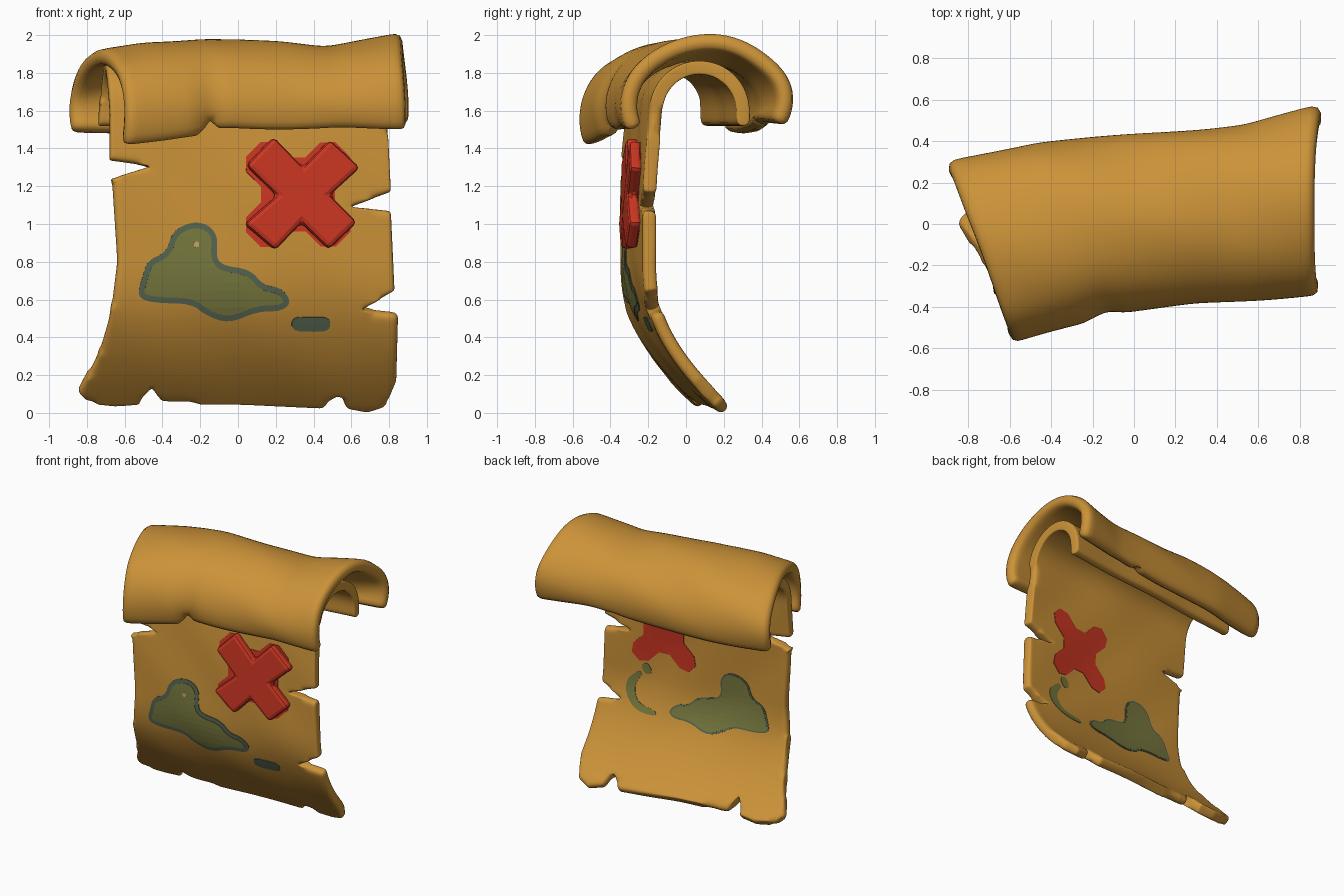
import bpy, bmesh, math, random
from mathutils import Vector

if "Cube" in bpy.data.objects:
    bpy.data.objects.remove(bpy.data.objects["Cube"])

random.seed(4)

def material(name, rgb):
    m = bpy.data.materials.new(name)
    m.diffuse_color = (*rgb, 1)
    m.use_nodes = True
    m.node_tree.nodes["Principled BSDF"].inputs["Base Color"].default_value = m.diffuse_color
    return m

PAPER = material("parchment", (0.60, 0.29, 0.040))
RED = material("red", (0.60, 0.037, 0.016))
GREEN = material("island_green", (0.19, 0.195, 0.05))
SHORE = material("shore_blue_green", (0.095, 0.135, 0.085))
SAND = material("sand", (0.56, 0.36, 0.12))

def table(t, pts):
    """Interpolate a short list of (t, value) pairs."""
    if t <= pts[0][0]:
        return pts[0][1]
    for (a, va), (b, vb) in zip(pts, pts[1:]):
        if t <= b:
            return va + (vb - va) * (t - a) / (b - a)
    return pts[-1][1]

# Surface of the hanging sheet, which folds back over at the top
def sheet_point(x, v):
    z = min(v, 1.6)
    if z < 0.8:
        y = -0.2 + 0.435 * ((0.8 - z) / 0.8) ** 2.1
    else:
        y = -0.2 + 0.04 * ((z - 0.8) / 0.8) ** 2
    y -= 0.125 * (0.8 - x) / 1.5 * min(1, 0.72 + 0.5 * z)
    y += 0.007 * math.sin(7 * x + 3 * z) * math.sin(6 * z + 1 + 2 * x)
    if v > 1.6:
        a = (v - 1.6) / 0.26
        r = 0.215 + 0.02 * x
        y += r * (1 - math.cos(min(a, math.pi)))
        z = 1.6 + (0.23 * math.sin(a) if a < math.pi else -(v - 1.6 - 0.26 * math.pi))
    return Vector((x, y, z))

# Surface of the rolled top: u runs left to right, v from front lip to back lip
def roll_point(u, v):
    phi = -0.4 + v * (math.pi + 0.8)
    w = (1 - math.cos(phi)) / 2
    s = math.sin(phi)
    xl, xr = -0.59 - 0.315 * w, 0.895 - 0.03 * max(s, 0)
    yf = table(u, [(0, -.58), (.28, -.465), (.33, -.435), (.6, -.385), (1, -.345)])
    yb = table(u, [(0, .30), (.25, .395), (.7, .465), (.8, .485), (1, .58)])
    top = table(u, [(0, 1.92), (.15, 1.965), (.35, 1.985), (.6, 1.965), (.75, 1.94), (1, 2.01)])
    lip = table(u, [(0, -.10), (.27, -.03), (.34, .02), (.7, 0), (1, .02)])
    back_lip = table(u, [(0, -.03), (.5, 0), (1, .05)])
    z = 1.62 + (top - 1.62) * s + lip * max(0, 1 - v / 0.3) + back_lip * max(0, (v - 0.7) / 0.3)
    y = yf + (yb - yf) * w
    y += 0.065 * math.exp(-((u - .3) / .022) ** 2 - (v / .22) ** 2)      # front crease
    lump = 0.007 * math.sin(9 * u + 5 * v) * math.sin(13 * v + 4 * u)
    return Vector((xl + (xr - xl) * u, y + lump, z + lump))

def with_offset(fn, off):
    """Surface function moved along its normal."""
    def moved(a, b):
        e = 0.004
        n = (fn(a + e, b) - fn(a - e, b)).cross(fn(a, b + e) - fn(a, b - e))
        return fn(a, b) + n.normalized() * off
    return moved

def surface_part(name, outline, fn, mat, thick, side, step=0.05, subdiv=0, bevel=0):
    """Slice a flat outline into a grid, bend it over a surface and thicken it."""
    bm = bmesh.new()
    bm.faces.new([bm.verts.new((a, 0, b)) for a, b in outline])
    for axis in (0, 1) if step else ():
        lo = min(p[axis] for p in outline)
        hi = max(p[axis] for p in outline)
        no = (1, 0, 0) if axis == 0 else (0, 0, 1)
        n = max(2, round((hi - lo) / step))
        for i in range(1, n):
            c = lo + (hi - lo) * i / n
            bmesh.ops.bisect_plane(bm, geom=bm.verts[:] + bm.edges[:] + bm.faces[:], dist=1e-5,
                                   plane_co=Vector(no) * c, plane_no=no)
    bmesh.ops.remove_doubles(bm, verts=bm.verts[:], dist=0.002)
    for vert in bm.verts:
        vert.co = fn(vert.co.x, vert.co.z)
    me = bpy.data.meshes.new(name)
    bm.to_mesh(me)
    bm.free()
    me.materials.append(mat)
    for p in me.polygons:
        p.use_smooth = subdiv > 0
    ob = bpy.data.objects.new(name, me)
    bpy.context.collection.objects.link(ob)
    mod = ob.modifiers.new("thickness", 'SOLIDIFY')
    mod.thickness, mod.offset = thick, side
    if bevel:
        b = ob.modifiers.new("bevel", 'BEVEL')
        b.width, b.segments, b.limit_method, b.angle_limit = bevel, 2, 'ANGLE', math.radians(45)
    if subdiv:
        ob.modifiers.new("soften", 'SUBSURF').levels = subdiv
        ob.modifiers["soften"].render_levels = subdiv
    return ob

def rounded(pts, times=2):
    """Corner cutting, turns a coarse outline into a soft one."""
    for _ in range(times):
        out = []
        for (ax, ay), (bx, by) in zip(pts, pts[1:] + pts[:1]):
            out += [(ax * .75 + bx * .25, ay * .75 + by * .25), (ax * .25 + bx * .75, ay * .25 + by * .75)]
        pts = out
    return pts

def inset(pts, d):
    """Move a counter-clockwise outline inwards."""
    out = []
    for i, (x, y) in enumerate(pts):
        (ax, ay), (bx, by) = pts[i - 2], pts[(i + 2) % len(pts)]
        t = Vector((bx - ax, by - ay)).normalized()
        out.append((x - t.y * d, y + t.x * d))
    return out

def shifted(pts, dz):
    return [(x, z + dz) for x, z in pts]

def cross(cx, cz, half, width, jitter=0.0):
    """Outline of a diagonal cross."""
    pts = []
    for k in range(4):
        a = -math.pi / 4 + k * math.pi / 2
        d, s = Vector((math.cos(a), math.sin(a))), Vector((-math.sin(a), math.cos(a)))
        for p in (d * half - s * width, d * half + s * width, d * width + s * width):
            pts.append((cx + p.x + random.uniform(-jitter, jitter),
                        cz + p.y + random.uniform(-jitter, jitter)))
    return pts

# Torn parchment sheet
sheet = [(-.85, .12), (-.80, .075), (-.65, .05), (-.52, .065), (-.46, .17), (-.41, .07), (0, .065),
         (.45, .035), (.535, .12), (.57, .035), (.68, .01), (.78, .045), (.84, .18), (.85, .53),
         (.66, .55), (.83, .65), (.81, 1.07), (.60, 1.09), (.81, 1.17), (.79, 1.5), (.80, 2.5),
         (-.74, 2.5), (-.68, 1.6), (-.68, 1.335), (-.47, 1.305), (-.67, 1.24), (-.64, .8),
         (-.68, .5), (-.75, .28)]
surface_part("parchment_sheet", sheet, sheet_point, PAPER, 0.072, 0, 0.06, 2)

# Rolled top with a small tear in the front lip and the back lip
roll = [(0, 0), (.27, 0), (.30, .05), (.33, 0), (1, 0), (1, 1), (.69, 1), (.67, .965), (.65, 1), (0, 1)]
surface_part("rolled_top", roll, roll_point, PAPER, 0.09, -1, 0.04, 1)

# Painted island with shoreline, on the front and soaked through to the back
island = rounded([(-.54, .62), (-.45, .59), (-.25, .59), (-.17, .53), (-.05, .49), (.1, .55), (.23, .55),
                  (.28, .60), (.22, .67), (.13, .68), (.06, .76), (-.09, .78), (-.12, .83), (-.11, .93),
                  (-.16, .995), (-.25, 1.01), (-.35, .96), (-.38, .85), (-.48, .81), (-.51, .72)])
land = inset(island, 0.03)
dot = [(-.225 + .016 * math.cos(i * math.pi / 6), .89 + .016 * math.sin(i * math.pi / 6)) for i in range(12)]
dash = rounded([(.28, .45), (.385, .445), (.485, .45), (.485, .52), (.385, .52), (.28, .52)])

def front(name, outline, mat, off):
    surface_part(name, outline, with_offset(sheet_point, off), mat, 0.009, -1, 0.04)

def back(name, outline, mat, off):
    surface_part(name, outline, with_offset(sheet_point, -off), mat, 0.009, 1, 0.04)

front("island_shore", island, SHORE, 0.040)
front("island_land", land, GREEN, 0.043)
front("island_dot", dot, SAND, 0.045)
front("trail_dash", dash, SHORE, 0.040)
back_island = shifted(inset(island, 0.006), -0.045)
back("back_island_shore", back_island, SHORE, 0.040)
back("back_island_land", inset(back_island, 0.012), GREEN, 0.042)

# Stain marks on the back
back("back_stain_curve", shifted(rounded([(.36, .52), (.52, .53), (.62, .62), (.63, .74), (.53, .83), (.50, .80),
                                          (.56, .72), (.54, .62), (.48, .575), (.36, .56)]), -0.025), GREEN, 0.040)
back("back_stain_spot", rounded([(.42, .80), (.48, .78), (.52, .85), (.46, .88)]), GREEN, 0.040)

# Red cross: flat paint both sides and a raised chunky cross in front
front("cross_paint", rounded(cross(.315, 1.155, .335, .11), 1), RED, 0.040)
back("back_cross_paint", rounded(cross(.33, 1.135, .32, .082), 1), RED, 0.040)
surface_part("raised_cross", cross(.335, 1.155, .312, .103, .012), with_offset(sheet_point, 0.095),
             RED, 0.07, -1, 0, 0, 0.025)
